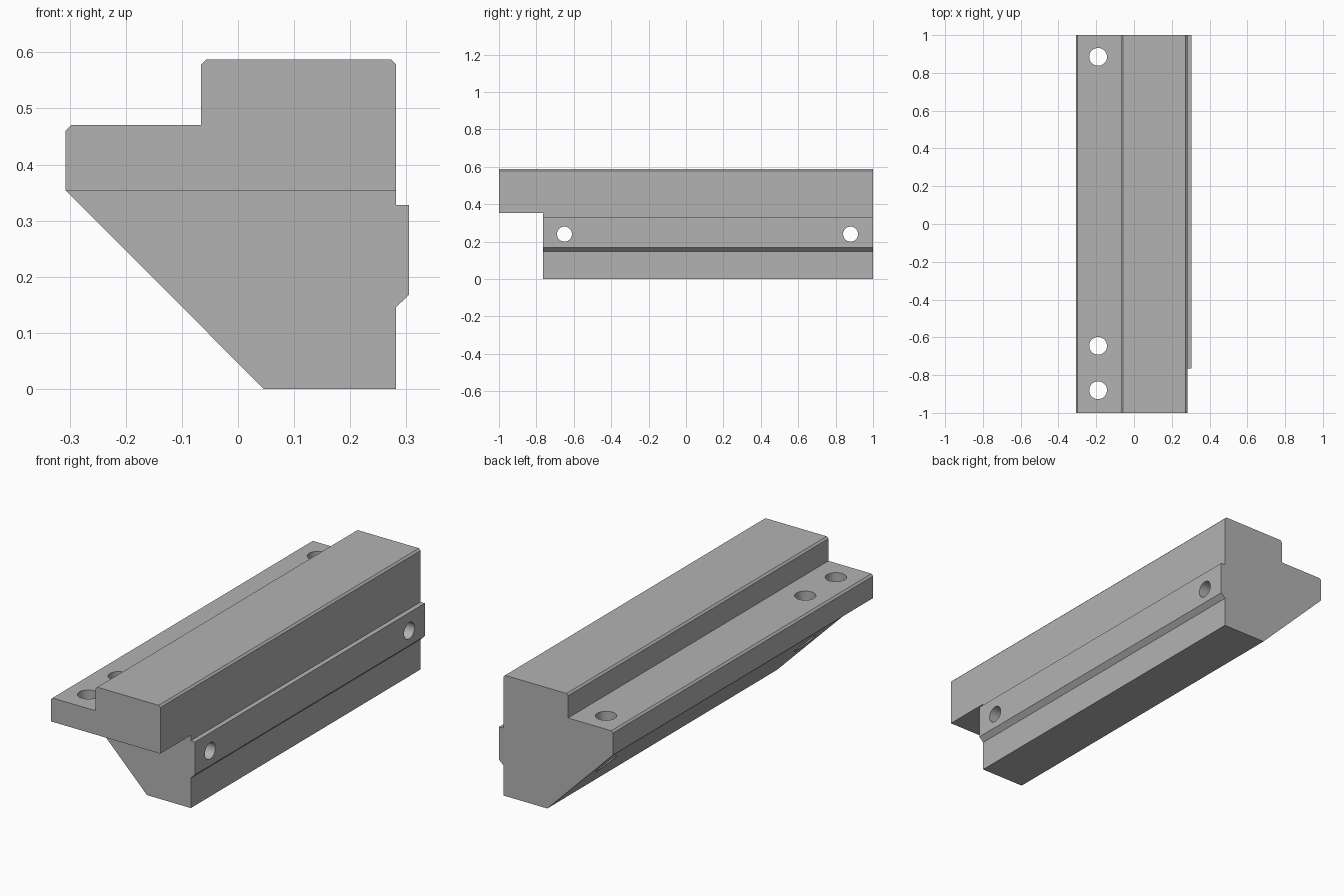
import bpy, bmesh, math
from mathutils import Matrix, Vector

default = bpy.data.objects.get("Cube")
if default:
    bpy.data.objects.remove(default, do_unlink=True)

GREY = (0.45, 0.45, 0.45, 1)
grey = bpy.data.materials.new("plain grey")
grey.use_nodes = True
grey.diffuse_color = GREY
grey.node_tree.nodes["Principled BSDF"].inputs["Base Color"].default_value = GREY


def add_object(name, bm):
    bmesh.ops.recalc_face_normals(bm, faces=bm.faces)
    mesh = bpy.data.meshes.new(name)
    bm.to_mesh(mesh)
    bm.free()
    mesh.materials.append(grey)
    obj = bpy.data.objects.new(name, mesh)
    bpy.context.collection.objects.link(obj)
    return obj


def extrude_profile(name, points, y0, y1):
    bm = bmesh.new()
    face = bm.faces.new([bm.verts.new((x, y0, z)) for x, z in points])
    moved = bmesh.ops.extrude_face_region(bm, geom=[face])["geom"]
    verts = [v for v in moved if isinstance(v, bmesh.types.BMVert)]
    bmesh.ops.translate(bm, verts=verts, vec=(0, y1 - y0, 0))
    return add_object(name, bm)


def hole_cutter(name, centre, radius, turn):
    bm = bmesh.new()
    place = Matrix.Translation(Vector(centre)) @ turn
    bmesh.ops.create_cone(bm, cap_ends=True, segments=48, radius1=radius,
                          radius2=radius, depth=2, matrix=place)
    return add_object(name, bm)


# Rail body: stepped top with small chamfers, side rib and sloping underside
profile = [(0.046, 0), (0.282, 0), (0.282, 0.146), (0.305, 0.168),
           (0.305, 0.328), (0.282, 0.328), (0.282, 0.578), (0.273, 0.587),
           (-0.057, 0.587), (-0.066, 0.578), (-0.066, 0.47), (-0.298, 0.47),
           (-0.307, 0.461), (-0.307, 0.354)]
body = extrude_profile("rail_body", profile, -1, 1)

# Notch under the front end
notch = [(-0.6, -0.2), (0.6, -0.2), (0.6, 0.354), (-0.6, 0.354)]
cutters = [extrude_profile("notch_cutter", notch, -1.2, -0.765)]

# Vertical holes in the ledge, sideways holes through the rib
for y in (-0.88, -0.645, 0.885):
    cutters.append(hole_cutter("ledge_hole_cutter", (-0.19, y, 0.3), 0.047, Matrix()))
for y in (-0.65, 0.88):
    cutters.append(hole_cutter("rib_hole_cutter", (0, y, 0.24), 0.04,
                               Matrix.Rotation(math.pi / 2, 4, "Y")))

for cutter in cutters:
    cutter.hide_render = True
    mod = body.modifiers.new(cutter.name, "BOOLEAN")
    mod.operation = "DIFFERENCE"
    mod.solver = "EXACT"
    mod.object = cutter

# Bake the cuts and remove the cutters
graph = bpy.context.evaluated_depsgraph_get()
cut_mesh = bpy.data.meshes.new_from_object(body.evaluated_get(graph))
body.modifiers.clear()
body.data = cut_mesh
for cutter in cutters:
    bpy.data.objects.remove(cutter, do_unlink=True)

bpy.ops.object.select_all(action="DESELECT")
body.select_set(True)
bpy.context.view_layer.objects.active = body
bpy.ops.object.shade_smooth_by_angle(angle=math.radians(20))
